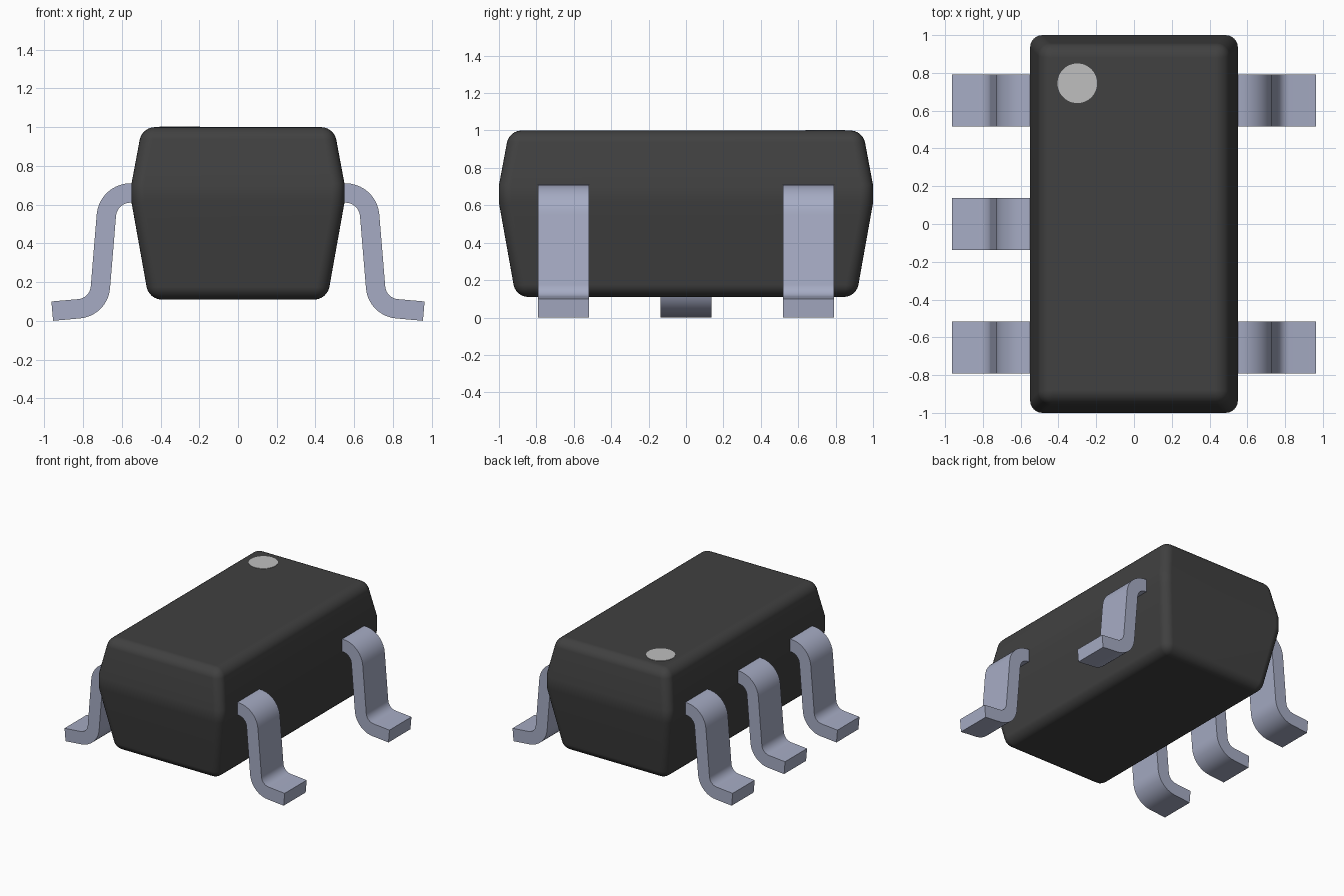
import bpy, bmesh
from math import cos, sin, radians

cube = bpy.data.objects.get("Cube")
if cube:
    bpy.data.objects.remove(cube, do_unlink=True)


def material(name, rgb, rough=0.6):
    m = bpy.data.materials.new(name)
    m.use_nodes = True
    m.diffuse_color = (*rgb, 1)
    bsdf = m.node_tree.nodes["Principled BSDF"]
    bsdf.inputs["Base Color"].default_value = (*rgb, 1)
    bsdf.inputs["Roughness"].default_value = rough
    return m


BLACK = material("black epoxy", (0.052, 0.052, 0.052))
METAL = material("bluish tin", (0.38, 0.41, 0.55))
GREY = material("light grey paint", (0.52, 0.52, 0.52))


def make_object(name, bm, mat):
    bmesh.ops.recalc_face_normals(bm, faces=bm.faces)
    mesh = bpy.data.meshes.new(name)
    bm.to_mesh(mesh)
    bm.free()
    mesh.materials.append(mat)
    ob = bpy.data.objects.new(name, mesh)
    bpy.context.collection.objects.link(ob)
    return ob


# Package body: stacked rectangles (z, inset), rounded everywhere but the waist
WAIST = (0.61, 0.71)
bm = bmesh.new()
rings = []
for z, inset in ((0.11, 0.09), (WAIST[0], 0), (WAIST[1], 0), (1.0, 0.055)):
    x, y = 0.55 - inset, 1.0 - inset
    rings.append([bm.verts.new((sx * x, sy * y, z))
                  for sx, sy in ((-1, -1), (1, -1), (1, 1), (-1, 1))])
for low, high in zip(rings, rings[1:]):
    for i in range(4):
        j = (i + 1) % 4
        bm.faces.new((low[i], low[j], high[j], high[i]))
bm.faces.new(rings[0][::-1])
bm.faces.new(rings[-1])
bm.normal_update()
round_edges = [e for e in bm.edges if e.calc_face_angle() > radians(30)]
bmesh.ops.bevel(bm, geom=round_edges, offset=0.065, segments=6, profile=0.5,
                affect='EDGES', clamp_overlap=True)
for f in bm.faces:
    f.smooth = True
for e in bm.edges:
    za, zb = (v.co.z for v in e.verts)
    if any(abs(za - w) < 1e-3 and abs(zb - w) < 1e-3 for w in WAIST):
        e.smooth = False
body = make_object("package_body", bm, BLACK)
wn = body.modifiers.new("flat_face_normals", 'WEIGHTED_NORMAL')
wn.keep_sharp = True


# Gull-wing leg: bent strip outline in x/z, extruded along y
def arc(cx, cz, r, a0, a1, n=10):
    angles = [radians(a0 + (a1 - a0) * i / n) for i in range(n + 1)]
    return [(cx + r * cos(a), cz + r * sin(a)) for a in angles]


def leg_side(r_shoulder, r_ankle, foot=0.14):
    pts = [(0.50, 0.535 + r_shoulder)]
    pts += arc(0.555, 0.535, r_shoulder, 90, 5)
    pts += arc(0.83, 0.182, r_ankle, 185, 265)
    x, z = pts[-1]
    pts.append((x + foot * cos(radians(5)), z - foot * sin(radians(5))))
    return pts


def make_leg(name, side, y, width=0.275):
    bm = bmesh.new()
    outer, inner = leg_side(0.175, 0.07), leg_side(0.075, 0.17)
    rows = [[bm.verts.new((side * x, y + dy, z))
             for (x, z), dy in ((o, -width / 2), (o, width / 2),
                                (i, width / 2), (i, -width / 2))]
            for o, i in zip(outer, inner)]
    for a, b in zip(rows, rows[1:]):
        for k in range(4):
            m = (k + 1) % 4
            bm.faces.new((a[k], a[m], b[m], b[k]))
    bm.faces.new(rows[0])
    bm.faces.new(rows[-1])
    ob = make_object(name, bm, METAL)
    bpy.ops.object.select_all(action='DESELECT')
    ob.select_set(True)
    bpy.context.view_layer.objects.active = ob
    bpy.ops.object.shade_smooth_by_angle(angle=radians(30))


for name, side, y in (("right_front_leg", -1, -0.655), ("right_middle_leg", -1, 0),
                      ("right_back_leg", -1, 0.655), ("left_front_leg", 1, -0.655),
                      ("left_back_leg", 1, 0.655)):
    make_leg(name, side, y)

# Painted orientation dot on the top face
bm = bmesh.new()
bmesh.ops.create_cone(bm, cap_ends=True, segments=48, radius1=0.105,
                      radius2=0.105, depth=0.006)
bmesh.ops.translate(bm, verts=bm.verts, vec=(-0.3, 0.745, 1.0))
make_object("orientation_dot", bm, GREY)
